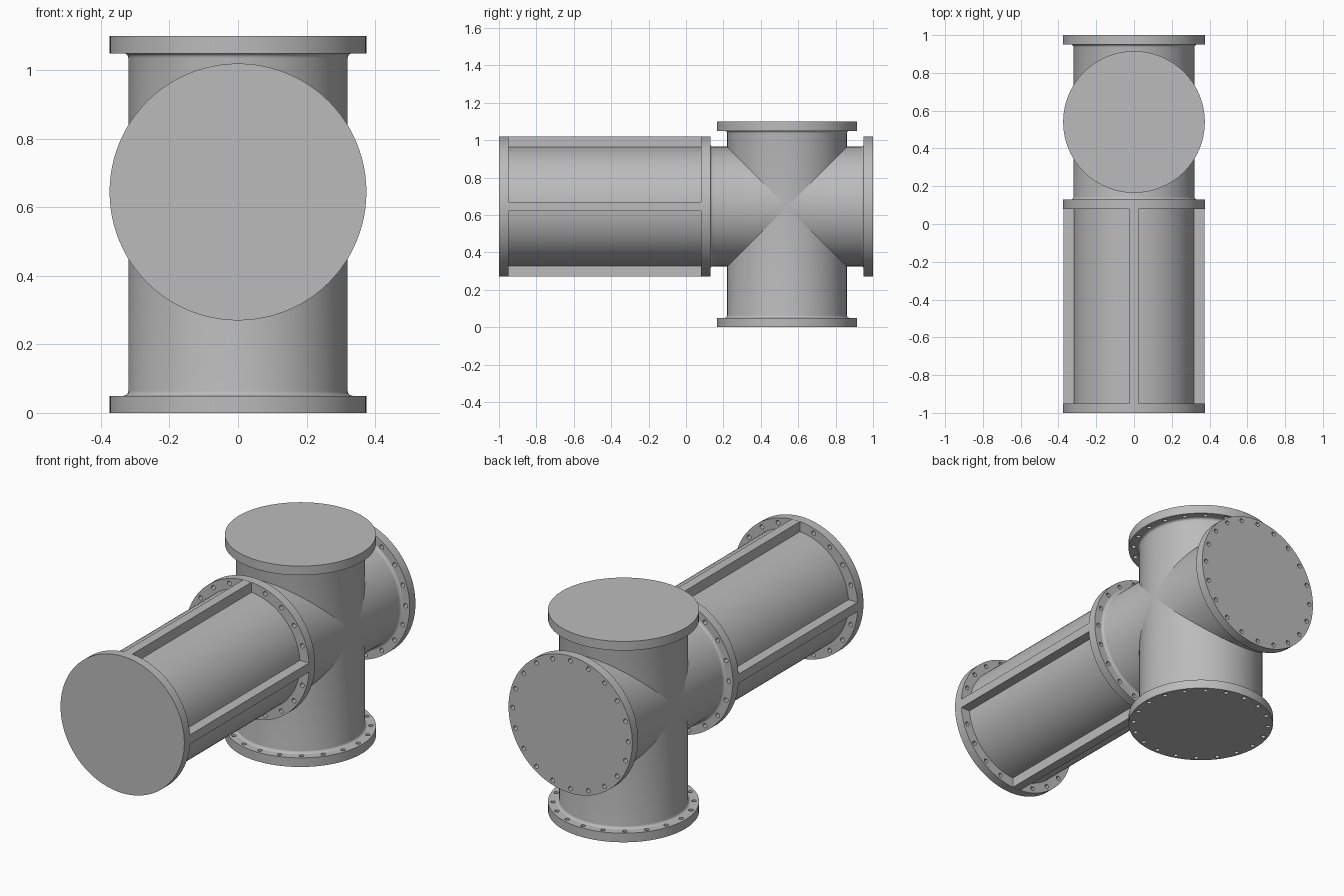
import bpy, bmesh
from math import pi, sin, cos, radians
from mathutils import Matrix, Vector

if "Cube" in bpy.data.objects:
    bpy.data.objects.remove(bpy.data.objects["Cube"], do_unlink=True)

PIPE_R, FLANGE_R, THICK = 0.32, 0.375, 0.05
HOLE_R, BOLT_R, HOLES = 0.012, 0.35, 20
FILLET, SEGMENTS = 0.014, 96

# Frames: local z runs along each pipe, starting at its first end
HORIZONTAL = Matrix.Translation((0, -1, 0.645)) @ Matrix.Rotation(-pi / 2, 4, "X")
VERTICAL = Matrix.Translation((0, 0.54, 0))

steel = bpy.data.materials.new("grey steel")
steel.use_nodes = True
GREY = (0.5, 0.5, 0.5, 1)
steel.diffuse_color = GREY
steel.node_tree.nodes["Principled BSDF"].inputs["Base Color"].default_value = GREY


def make_object(name, bm, frame):
    bmesh.ops.recalc_face_normals(bm, faces=bm.faces)
    mesh = bpy.data.meshes.new(name)
    bm.to_mesh(mesh)
    bm.free()
    mesh.materials.append(steel)
    obj = bpy.data.objects.new(name, mesh)
    obj.matrix_world = frame
    bpy.context.collection.objects.link(obj)
    return obj


def smooth(obj):
    bpy.ops.object.select_all(action="DESELECT")
    obj.select_set(True)
    bpy.context.view_layer.objects.active = obj
    bpy.ops.object.shade_smooth_by_angle(angle=radians(35))


def add_cylinder(bm, radius, low, high, segments, x=0, y=0):
    bmesh.ops.create_cone(bm, cap_ends=True, segments=segments, radius1=radius,
                          radius2=radius, depth=high - low,
                          matrix=Matrix.Translation((x, y, (low + high) / 2)))


def pipe(name, frame, low, high, fillet_low=True, fillet_high=True):
    """Lathed pipe that flares into the flange at each filleted end."""
    arc = [(PIPE_R + FILLET * (1 - sin(a)), FILLET * (1 - cos(a)))
           for a in (i * pi / 8 for i in range(5))]
    bottom = [(r, low + h) for r, h in arc] if fillet_low else [(PIPE_R, low)]
    top = [(r, high - h) for r, h in reversed(arc)] if fillet_high else [(PIPE_R, high)]
    bm = bmesh.new()
    points = [bm.verts.new((r, 0, z)) for r, z in bottom + top]
    edges = [bm.edges.new(pair) for pair in zip(points, points[1:])]
    bmesh.ops.spin(bm, geom=points + edges, axis=(0, 0, 1), cent=(0, 0, 0),
                   angle=2 * pi, steps=SEGMENTS, use_merge=True)
    bmesh.ops.remove_doubles(bm, verts=bm.verts, dist=0.0001)
    smooth(make_object(name, bm, frame))


def flange(name, frame, low, blind_low=False, blind_high=False):
    """Disc with a ring of bolt holes; a blind side keeps its face closed."""
    high, skin = low + THICK, 0.006
    bm = bmesh.new()
    add_cylinder(bm, FLANGE_R, low, high, SEGMENTS)
    disc = make_object(name, bm, frame)
    bm = bmesh.new()
    for i in range(HOLES):
        a = 2 * pi * i / HOLES
        add_cylinder(bm, HOLE_R, low + (skin if blind_low else -skin),
                     high - (skin if blind_high else -skin), 16,
                     BOLT_R * cos(a), BOLT_R * sin(a))
    cutter = make_object("bolt_hole_cutter", bm, frame)
    cutter.hide_render = True
    cut = disc.modifiers.new("bolt holes", "BOOLEAN")
    cut.operation, cut.solver, cut.object = "DIFFERENCE", "EXACT", cutter
    bpy.context.view_layer.update()
    graph = bpy.context.evaluated_depsgraph_get()
    baked = bpy.data.meshes.new_from_object(disc.evaluated_get(graph))
    disc.modifiers.clear()
    disc.data = baked
    bpy.data.objects.remove(cutter, do_unlink=True)
    smooth(disc)


# Pipes: ribbed front section, rear section, and upright crossing pipe
pipe("front_pipe", HORIZONTAL, THICK, 1.08, False, False)
pipe("rear_pipe", HORIZONTAL, 1.13, 1.95)
pipe("upright_pipe", VERTICAL, THICK, 1.05)

# Flanges
flange("front_flange", HORIZONTAL, 0, blind_low=True)
flange("middle_flange", HORIZONTAL, 1.08)
flange("rear_flange", HORIZONTAL, 1.95)
flange("bottom_flange", VERTICAL, 0)
flange("top_flange", VERTICAL, 1.05, blind_high=True)

# Four stiffening ribs between the front and middle flanges
inner, outer, width = 0.3, 0.374, 0.05
for i, side in enumerate(("left", "lower", "right", "upper")):
    bm = bmesh.new()
    size = Vector((outer - inner, width, 1.08 - THICK))
    place = Matrix.Translation(((inner + outer) / 2, 0, (1.08 + THICK) / 2))
    bmesh.ops.create_cube(bm, size=1, matrix=place @ Matrix.Diagonal(size).to_4x4())
    make_object(side + "_rib", bm, HORIZONTAL @ Matrix.Rotation(i * pi / 2, 4, "Z"))
